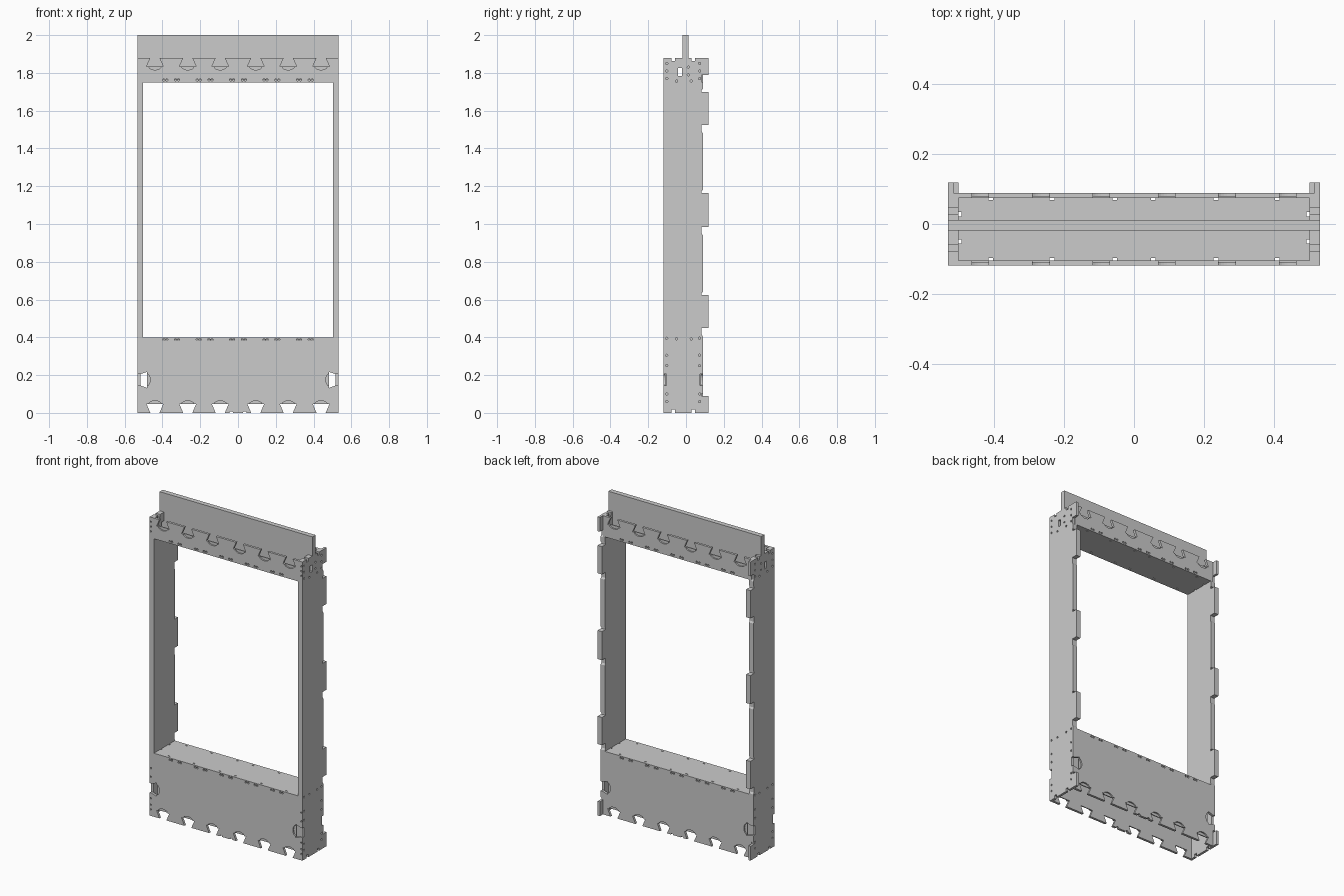
import bpy, bmesh
from math import cos, sin, pi

if "Cube" in bpy.data.objects:
    bpy.data.objects.remove(bpy.data.objects["Cube"])

T = 0.015                       # sheet thickness
W, D0, D1 = 0.532, -0.119, 0.089  # half width, front face, back face
KEYS = (-0.44, -0.266, -0.094, 0.094, 0.266, 0.44)


def prism(bm, pts, axis, a, b):
    """Extrude a flat outline along x, y or z, from a to b."""
    put = {'x': lambda p, d: (d, p[0], p[1]),
           'y': lambda p, d: (p[0], d, p[1]),
           'z': lambda p, d: (p[0], p[1], d)}[axis]
    face = bm.faces.new([bm.verts.new(put(p, a)) for p in pts])
    ext = bmesh.ops.extrude_face_region(bm, geom=[face])
    for v in ext['geom']:
        if isinstance(v, bmesh.types.BMVert):
            v.co['xyz'.index(axis)] = b


def make(name, prisms):
    bm = bmesh.new()
    for p in prisms:
        prism(bm, *p)
    bmesh.ops.recalc_face_normals(bm, faces=bm.faces)
    me = bpy.data.meshes.new(name)
    bm.to_mesh(me)
    bm.free()
    ob = bpy.data.objects.new(name, me)
    bpy.context.collection.objects.link(ob)
    return ob


def cut(ob, prisms):
    tool = make("cutter", prisms)
    tool.hide_render = True
    mod = ob.modifiers.new("cut", 'BOOLEAN')
    mod.operation, mod.solver, mod.object = 'DIFFERENCE', 'EXACT', tool
    bpy.context.view_layer.objects.active = ob
    bpy.ops.object.modifier_apply(modifier=mod.name)
    bpy.data.objects.remove(tool)


def rect(a0, b0, a1, b1):
    return [(a0, b0), (a1, b0), (a1, b1), (a0, b1)]


def disc(a, b, r=0.006, n=10):
    return [(a + r * cos(2 * pi * i / n), b + r * sin(2 * pi * i / n)) for i in range(n)]


def arc(cx, cz, dx, dz):
    """Half-round outline bulging in the (dx, dz) direction."""
    pts = []
    for i in range(13):
        u, v = 0.033 * cos(pi * i / 12), 0.019 * sin(pi * i / 12)
        pts.append((cx + u * dz + v * dx, cz + u * dx + v * dz))
    return pts


def key_edge(z, s):
    """Panel edge with half bow-tie sockets, s = direction into the panel."""
    pts = []
    for k in KEYS:
        pts += [(k - 0.024, z), (k - 0.044, z + s * 0.046),
                (k + 0.044, z + s * 0.046), (k + 0.024, z)]
    return pts


# rows of peg holes: five groups of two pairs
ROW = [g * 0.177 + o + q for g in range(-2, 3) for o in (-0.031, 0.031) for q in (-0.008, 0.008)]
KZ = 0.175
lower = [(-W + T, 0)] + key_edge(0, 1) + [
    (W - T, 0), (W - T, KZ - 0.03), (0.483, KZ - 0.042), (0.483, KZ + 0.042), (W - T, KZ + 0.03),
    (W - T, 0.4), (-W + T, 0.4),
    (-W + T, KZ + 0.03), (-0.483, KZ + 0.042), (-0.483, KZ - 0.042), (-W + T, KZ - 0.03)]
upper = [(-W + 2 * T, 1.88)] + key_edge(1.88, -1) + [
    (W - 2 * T, 1.88), (W - 2 * T, 1.75), (-W + 2 * T, 1.75)]

# front and back panels, below and above the opening
for tag, y0, y1, face in (("front", D0, D0 + T, D0), ("back", D1 - T, D1, D1)):
    inw = 1 if face < 0 else -1
    ya, yb = face - inw * 0.01, face + inw * 0.009    # pocket depth
    yc = face + inw * (T + 0.002)                     # through depth
    low = make(tag + "_lower_panel", [(lower, 'y', y0, y1)])
    pockets = [(arc(k, 0.045, 0, 1), 'y', ya, yb) for k in KEYS]
    pockets += [(arc(s * 0.484, KZ, -s, 0), 'y', ya, yb) for s in (-1, 1)]
    holes = [(disc(x, 0.388), 'y', ya, yc) for x in ROW]
    notches = [(disc(s * 0.035, 0, 0.009), 'y', ya, yc) for s in (-1, 1)]
    cut(low, pockets + holes + notches)
    top = make(tag + "_upper_panel", [(upper, 'y', y0, y1)])
    cut(top, [(arc(k, 1.835, 0, -1), 'y', ya, yb) for k in KEYS]
        + [(disc(x, 1.763), 'y', ya, yc) for x in ROW])

# sill and header boards with small relief nicks along the edges
for name, z in (("sill_board", 0.385), ("header_board", 1.75)):
    board = make(name, [(rect(-W + 2 * T, D0 + T, W - 2 * T, D1 - T), 'z', z, z + T)])
    nicks = []
    for x in (-0.41, -0.235, -0.055, 0.055, 0.235, 0.41):
        for y in (D0 + T, D1 - T):
            nicks.append((rect(x - 0.007, y - 0.006, x + 0.007, y + 0.006), 'z', z - 0.01, z + 0.03))
    for y in (-0.05, 0.028):
        for s in (-1, 1):
            x = s * (W - 2 * T)
            nicks.append((rect(x - 0.008, y - 0.006, x + 0.008, y + 0.006), 'z', z - 0.01, z + 0.03))
    cut(board, nicks)


def tabs(spans):
    """Back edge of a side sheet, bottom to top, with locating tabs."""
    pts = []
    for a, b in spans:
        if a > 0.1:
            pts += [(D1, a - 0.045), (D1 - 0.006, a - 0.035), (D1 - 0.006, a)]
        pts += [(0.119, a), (0.119, b)]
        if b < 1.8:
            pts += [(D1 - 0.006, b), (D1 - 0.006, b + 0.012), (D1, b + 0.014)]
    return pts


def notched(z, s, ys):
    pts = []
    for y in ys:
        d = 0.009 if ys[0] < ys[1] else -0.009
        pts += [(y - d, z), (y - d, z + s * 0.018), (y + d, z + s * 0.018), (y + d, z)]
    return pts


MID = [(0.45, 0.625), (0.985, 1.165), (1.525, 1.70)]
slot_back = [(D1, KZ - 0.03), (D1 - T, KZ - 0.03), (D1 - T, KZ + 0.03), (D1, KZ + 0.03)]
slot_front = [(D0, KZ + 0.03), (D0 + T, KZ + 0.03), (D0 + T, KZ - 0.03), (D0, KZ - 0.03)]
top_edge = notched(1.88, -1, (0.038, -0.068)) + [(D0, 1.88)]
outer = ([(D0, 0)] + notched(0, 1, (-0.068, 0.038)) + tabs([(0, 0.09)]) + slot_back
         + tabs(MID + [(1.79, 1.88)]) + top_edge + slot_front)
inner = [(D0, 0.4), (D0 + T, 0.4), (D0 + T, 0.385), (D1 - T, 0.385), (D1 - T, 0.4), (D1, 0.4)] \
    + tabs(MID) + [(D1, 1.88)] + top_edge
window = rect(-0.042, 1.783, -0.02, 1.825)

# side posts: full-height outer sheet plus inner sheet beside the opening
for tag, s in (("left", -1), ("right", 1)):
    post = make(tag + "_outer_post", [(outer, 'x', s * W, s * (W - T))])
    spots = [(y, z) for y in (D0 + 0.017, D1 - 0.017)
             for z in (0.06, 0.1, 0.25, 0.305, 0.395, 1.77, 1.81, 1.85)]
    spots += [(y, z) for z in (0.392, 1.757) for y in (-0.05, 0.028)]
    spots += [(0.012, z) for z in (1.79, 1.83)]
    cut(post, [(disc(y, z), 'x', s * (W + 0.01), s * (W - 0.008)) for y, z in spots]
        + [(window, 'x', s * (W + 0.01), s * (W - T - 0.01))]
        + [(disc(s * (W - 0.008), z, 0.005), 'y', D0 - 0.01, D0 + 0.007)
           for z in (0.04, 0.07, 0.11, 0.245, 0.3, 1.79, 1.82, 1.85)])
    stud = make(tag + "_inner_post", [(inner, 'x', s * (W - T), s * (W - 2 * T))])
    cut(stud, [(window, 'x', s * (W - T + 0.01), s * (W - 2 * T - 0.01))])

# central top beam: full width above the posts, narrower inside the header
b = W - 2 * T
make("top_beam", [([(-b, 1.765), (b, 1.765), (b, 1.88), (W, 1.88), (W, 2.0),
                    (-W, 2.0), (-W, 1.88), (-b, 1.88)], 'y', -0.019, 0.012)])
